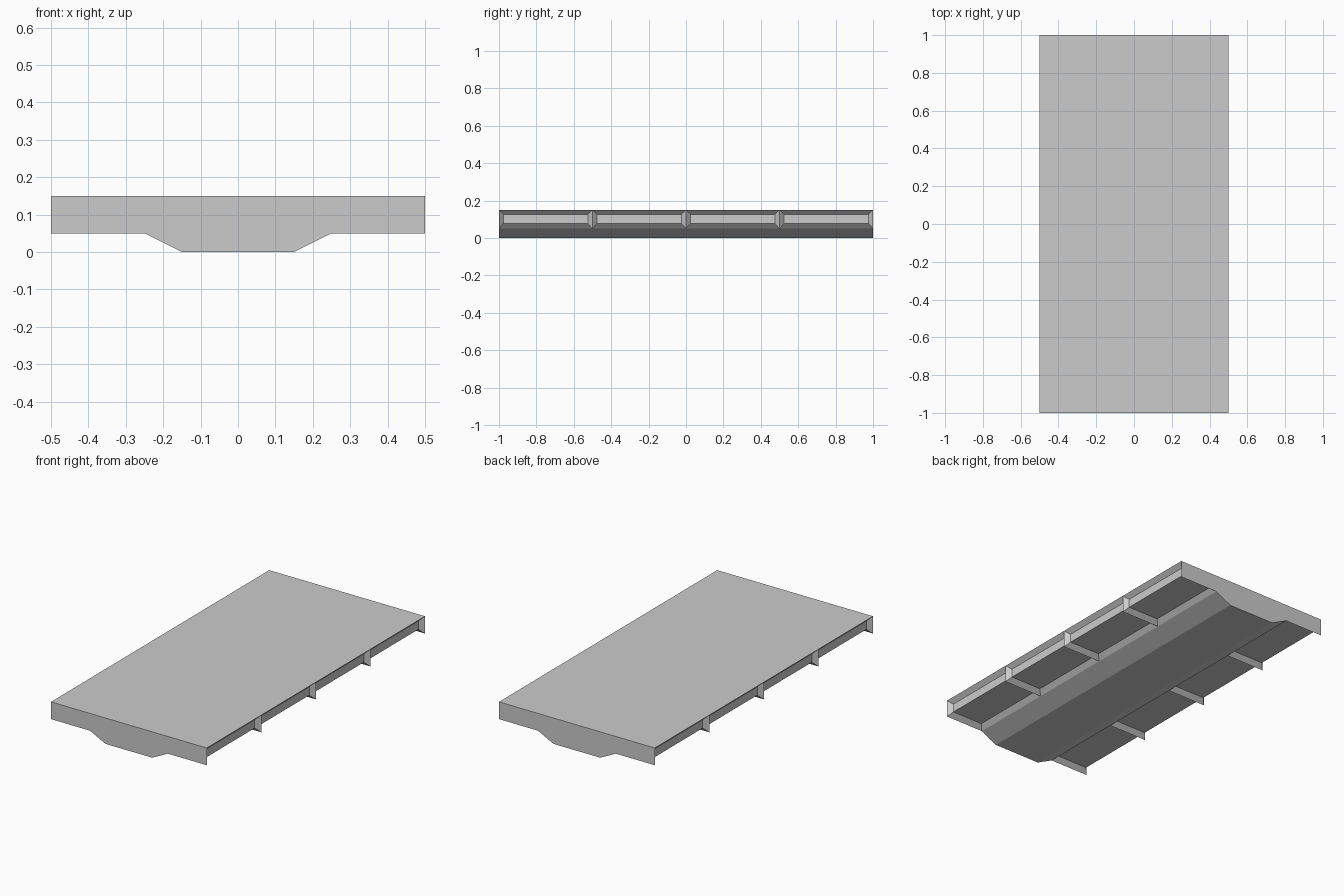
import bpy, bmesh, math

if "Cube" in bpy.data.objects:
    bpy.data.objects.remove(bpy.data.objects["Cube"])

INSET = 0.025
# Right half of the cross-section, bottom to top: at a rib, and between ribs
RIB = [(0.15, 0), (0.25, 0.05), (0.25, 0.05), (0.5, 0.05), (0.5, 0.15), (0.5, 0.15)]
BAY = [(0.15, 0), (0.25, 0.05), (0.275, 0.077), (0.475, 0.077), (0.475, 0.126), (0.5, 0.15)]


def mirrored(half):
    return half + [(-x, z) for x, z in reversed(half)]


# Stations along the deck: five ribs, with a recessed bay between each pair
stations = []
for i in range(5):
    y = -1 + i * 0.5
    if i > 0:
        stations.append((y - INSET, BAY))
    stations.append((y, RIB))
    if i < 4:
        stations.append((y + INSET, BAY))

# Loft the sections into one closed deck
bm = bmesh.new()
rings = [[bm.verts.new((x, y, z)) for x, z in mirrored(half)] for y, half in stations]
for a, b in zip(rings, rings[1:]):
    n = len(a)
    for i in range(n):
        j = (i + 1) % n
        bm.faces.new((a[i], a[j], b[j], b[i]))
bm.faces.new(rings[0])
bm.faces.new(rings[-1])

# Merge the points that coincide at ribs, then clean up flat areas
bmesh.ops.remove_doubles(bm, verts=bm.verts, dist=1e-5)
bmesh.ops.dissolve_limit(bm, angle_limit=math.radians(0.5), verts=bm.verts, edges=bm.edges)
bmesh.ops.recalc_face_normals(bm, faces=bm.faces)

mesh = bpy.data.meshes.new("bridge_deck")
bm.to_mesh(mesh)
bm.free()
bpy.context.collection.objects.link(bpy.data.objects.new("bridge_deck", mesh))
